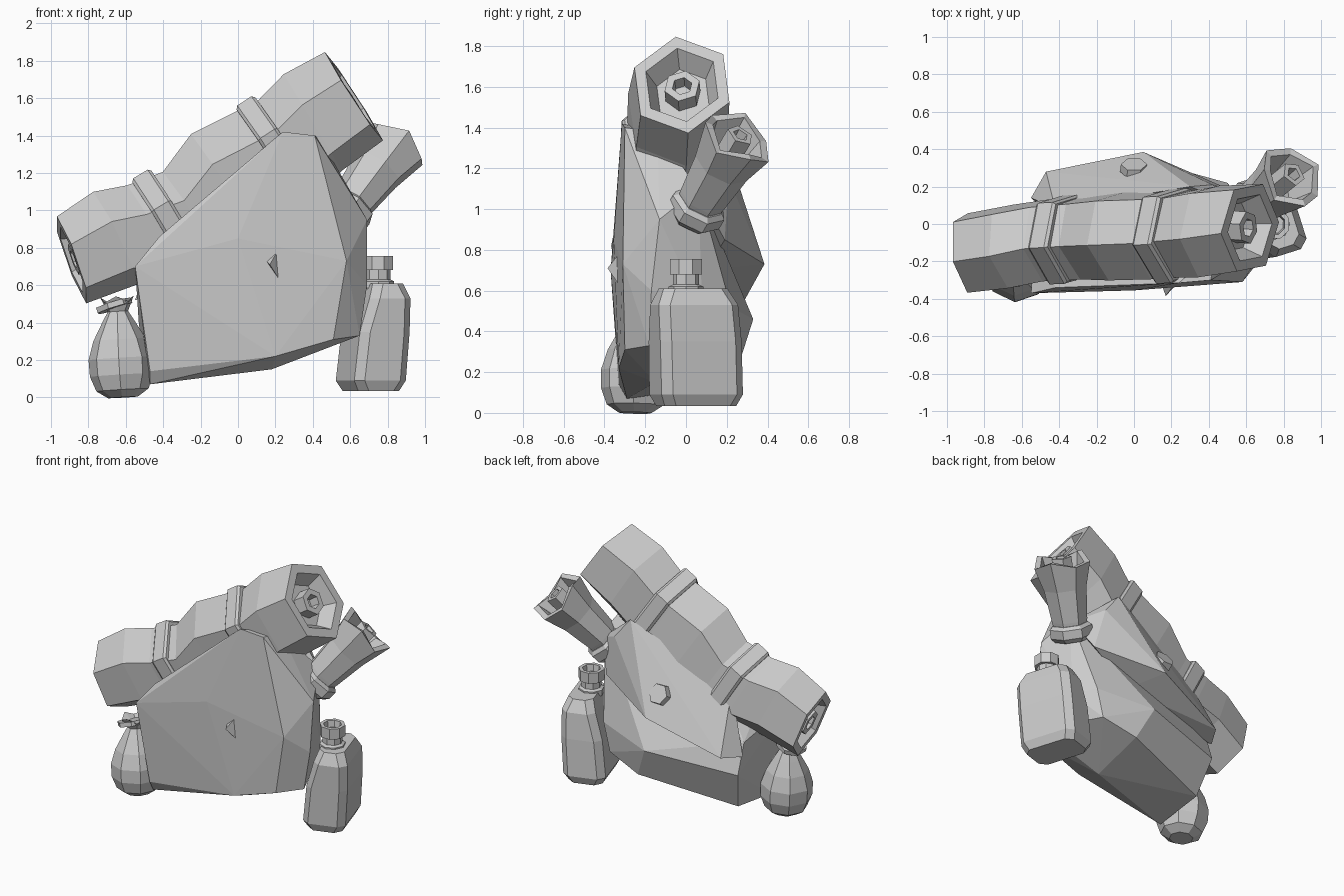
import bpy, bmesh
from math import sin, cos, radians, tau
from mathutils import Vector

old = bpy.data.objects.get("Cube")
if old:
    bpy.data.objects.remove(old, do_unlink=True)

grey = bpy.data.materials.new("plain_grey")
grey.use_nodes = True
COLOR = (0.6, 0.6, 0.6, 1)
grey.diffuse_color = COLOR
grey.node_tree.nodes["Principled BSDF"].inputs["Base Color"].default_value = COLOR


def finish(name, bm):
    bmesh.ops.recalc_face_normals(bm, faces=bm.faces)
    mesh = bpy.data.meshes.new(name)
    bm.to_mesh(mesh)
    bm.free()
    mesh.materials.append(grey)
    obj = bpy.data.objects.new(name, mesh)
    bpy.context.collection.objects.link(obj)
    return obj


def loft(name, rings):
    """Skin a list of point rings and close both ends."""
    bm = bmesh.new()
    rows = [[bm.verts.new(p) for p in ring] for ring in rings]
    n = len(rows[0])
    for a, b in zip(rows, rows[1:]):
        for i in range(n):
            j = (i + 1) % n
            bm.faces.new((a[i], a[j], b[j], b[i]))
    bm.faces.new(rows[0])
    bm.faces.new(rows[-1])
    return finish(name, bm)


def ring(center, axis, r, n=6, phase=0, ragged=0, squash=1):
    d = Vector(axis).normalized()
    v = Vector((0, 0, 1)).cross(d)
    v = v.normalized() if v.length > 0.01 else Vector((0, 1, 0))
    u = d.cross(v)
    angles = [radians(phase) + tau * i / n for i in range(n)]
    return [Vector(center) + r * (cos(a) * v * squash + sin(a) * u) + d * ragged * (i % 2)
            for i, a in enumerate(angles)]


def lathe(name, start, axis, profile, n=6, phase=0, ragged=0, squash=1):
    """Profile of (distance along axis, radius); ragged rims use a third value."""
    d = Vector(axis).normalized()
    return loft(name, [ring(Vector(start) + d * p[0], d, p[1], n, phase,
                            ragged if len(p) > 2 else 0, squash) for p in profile])


def hull(name, points):
    bm = bmesh.new()
    for p in points:
        bm.verts.new(p)
    res = bmesh.ops.convex_hull(bm, input=bm.verts)
    junk = {g for g in res["geom_interior"] + res["geom_unused"]
            if isinstance(g, bmesh.types.BMVert)}
    bmesh.ops.delete(bm, geom=list(junk), context="VERTS")
    bmesh.ops.dissolve_limit(bm, angle_limit=radians(2), verts=bm.verts, edges=bm.edges)
    return finish(name, bm)


# Pack body
hull("pack_body", [
    (-.47, -.33, .14), (.2, -.33, .22), (.51, -.3, .31), (.58, -.31, .73),
    (.41, -.3, 1.4), (.24, -.315, 1.42), (-.42, -.34, .86), (-.55, -.37, .7),
    (0, -.355, .85), (.65, -.18, .33), (.69, -.17, .6), (.69, -.13, .95),
    (.6, .06, 1.1), (.44, -.14, 1.38), (.6, .08, .5), (-.47, -.29, .07), (-.47, .08, .12),
    (.18, -.15, .15), (.2, .26, .24), (.45, .22, .32), (-.53, .17, .39),
    (.1, .33, .46), (.5, .22, .52), (-.53, .1, .6)])

# Closing flap on the back with its button
hull("back_flap", [
    (.05, .385, .73), (-.47, .28, .54), (-.55, .14, .52), (-.42, .08, .95),
    (.3, .2, 1.3), (.42, .21, 1.15), (.6, .08, 1.05), (.5, .19, .85),
    (.15, .1, .7), (-.4, .0, .6)])
lathe("flap_button", (0, .28, .87), (0, .86, .5), [(0, .075), (.045, .07)])

# Small spike on the front
hull("front_spike", [(.15, -.33, .73), (.21, -.33, .78), (.22, -.33, .63), (.17, -.385, .71)])


# Bedroll: centre, tilt in degrees, yaw, radius and width factor at each station
def aim(deg, yaw):
    return Vector((cos(radians(deg)), yaw, sin(radians(deg))))


stations = [((-.89, -.155, .735), 20, .13, .25, .9), ((-.66, -.12, .85), 26, .12, .28, .84),
            ((-.455, -.085, .89), 30, .07, .285, .82), ((-.25, -.07, .965), 33, .07, .29, .82),
            ((-.09, -.065, 1.155), 33, .05, .305, .82), ((.14, -.06, 1.27), 33, .03, .305, .82),
            ((.26, -.055, 1.33), 33, .0, .3, .83), ((.4, -.04, 1.47), 31, .0, .305, .86),
            ((.62, -.02, 1.61), 33, -.05, .285, .89)]


def end_rings(station, side):
    """Sunken floor and inner rim at one end of the roll."""
    c, deg, yaw, r, w = station
    d = aim(deg, yaw)
    deep = Vector(c) - d * side * .1
    return [ring(deep, d, r * .55, phase=99, squash=w), ring(c, d, r * .76, phase=99, squash=w)]


body = [ring(c, aim(t, y), r, phase=99, squash=w) for c, t, y, r, w in stations]
loft("bedroll", end_rings(stations[0], -1) + body + end_rings(stations[-1], 1)[::-1])

# Rolled core inside each end
for label, (c, t, y, r, w), side in (("left", stations[0], -1), ("right", stations[-1], 1)):
    d = aim(t, y) * side
    lathe(f"roll_core_{label}", Vector(c) - d * .12, d,
          [(0, .09), (.11, .09), (.11, .05), (.04, .045)], phase=20)

# Straps round the bedroll
for label, c, t, r in (("left", (-.365, -.08, .93), 31, .312),
                       ("right", (.21, -.06, 1.31), 33, .332)):
    lathe(f"roll_strap_{label}", c, aim(t, .04),
          [(-.06, r * .95), (-.045, r), (.045, r), (.06, r * .95)], phase=99, squash=.82)

# Side tube with collar, flared ragged mouth and rolled paper inside
axis = Vector((.28, .225, .38))
lathe("side_tube", (.56, .03, .97), axis,
      [(0, .1), (.12, .12), (.34, .145), (.5, .19, 1), (.5, .15, 1), (.34, .11)], n=7, ragged=.05)
lathe("tube_collar", (.57, .04, .98), axis, [(-.03, .12), (.0, .145), (.06, .145), (.08, .12)], n=7)
lathe("tube_paper", (.725, .165, 1.19), axis, [(0, .07), (.24, .07), (.24, .04), (.12, .03)], n=5)


# Flask: chamfered slab, turned away from the pack and leaning outwards
def block(cx, cy, w, t, z, c=.045):
    along, across = Vector((.3, -.95, 0)), Vector((.95, .3, 0))
    corners = [(-w, c - t), (c - w, -t), (w - c, -t), (w, c - t),
               (w, t - c), (w - c, t), (c - w, t), (-w, t - c)]
    return [Vector((cx, cy, z)) + along * a + across * b for a, b in corners]


loft("flask", [block(.71, .05, .185, .115, .035), block(.71, .05, .21, .145, .09),
               block(.735, .045, .21, .14, .35), block(.765, .04, .205, .115, .53),
               block(.765, .035, .165, .085, .61)])
lathe("flask_neck", (.75, 0, .58), (0, 0, 1), [(0, .085), (.04, .085), (.05, .065), (.13, .065)], n=8)
lathe("flask_cap", (.75, 0, .68), (0, 0, 1),
      [(0, .07), (0, .085), (.075, .085), (.075, .06), (.02, .05)], n=8, phase=22)

# Tied pouch with gathered top
lathe("pouch", (-.615, -.25, 0), (-.06, .02, 1),
      [(0, .08), (.04, .14), (.12, .17), (.21, .172), (.31, .14), (.4, .09), (.46, .055),
       (.54, .09, 1), (.5, .04)], n=8, phase=15, ragged=-.03)
lathe("pouch_tie", (-.66, -.25, .475), (-.3, .1, .95), [(0, .07), (0, .1), (.03, .1), (.03, .07)], n=7)
